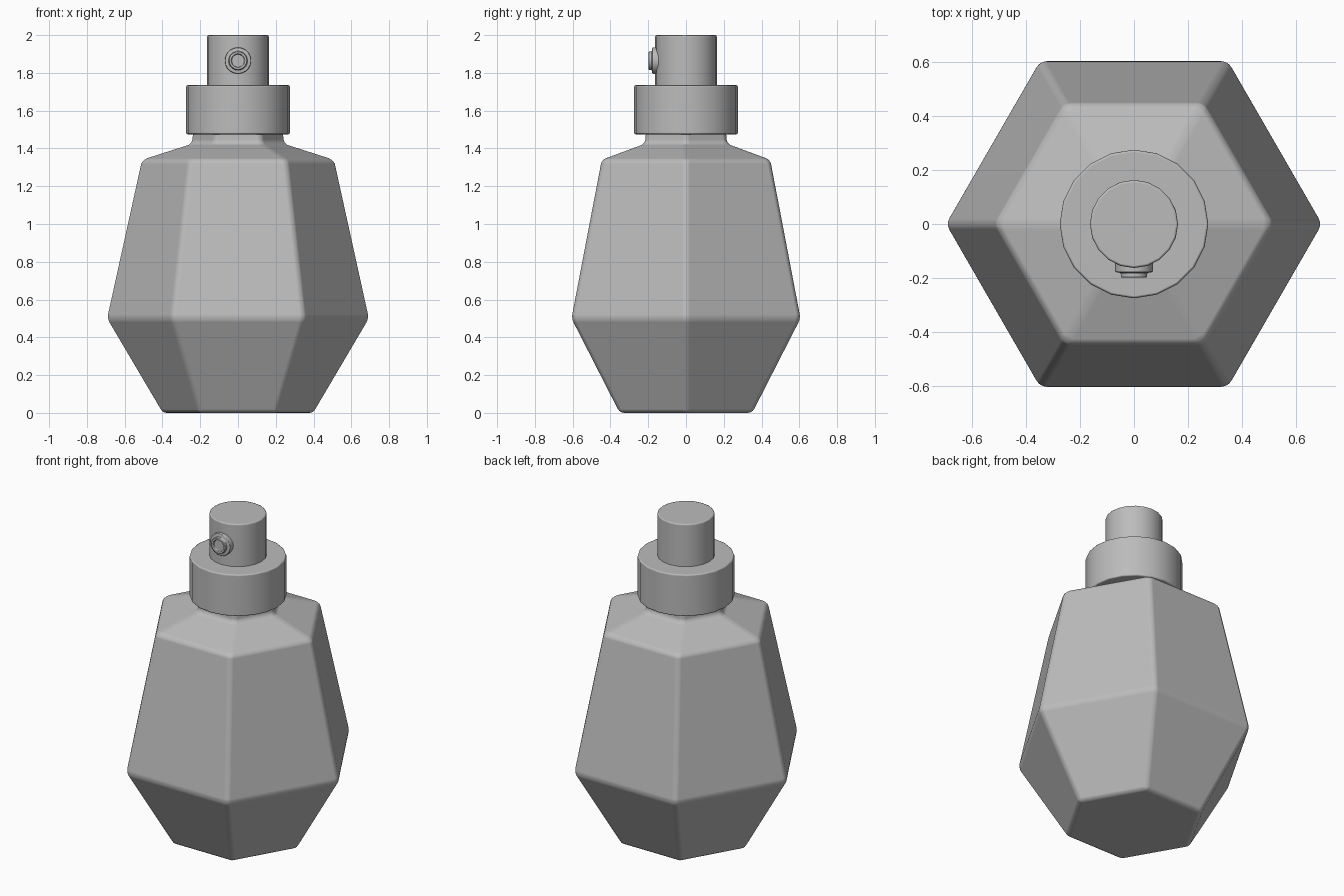
import bpy
import bmesh
from math import cos, sin, radians, tau

cube = bpy.data.objects.get("Cube")
if cube:
    bpy.data.objects.remove(cube, do_unlink=True)

# One satin grey for the whole bottle
grey = bpy.data.materials.new("satin grey")
grey.use_nodes = True
colour = (0.5, 0.5, 0.5, 1)
grey.diffuse_color = colour
grey.node_tree.nodes["Principled BSDF"].inputs["Base Color"].default_value = colour


def lathe(name, profile, sides, bevel, segments=2, angle=20):
    """Stack rings of (radius, height), cap both ends and soften the edges."""
    bm = bmesh.new()
    rings = [[bm.verts.new((r * cos(tau * i / sides), r * sin(tau * i / sides), z))
              for i in range(sides)] for r, z in profile]
    for low, high in zip(rings, rings[1:]):
        for i in range(sides):
            j = (i + 1) % sides
            bm.faces.new((low[i], low[j], high[j], high[i]))
    bm.faces.new(rings[0][::-1])
    bm.faces.new(rings[-1])
    for face in bm.faces:
        face.smooth = True
    mesh = bpy.data.meshes.new(name)
    bm.to_mesh(mesh)
    bm.free()
    mesh.materials.append(grey)
    obj = bpy.data.objects.new(name, mesh)
    bpy.context.collection.objects.link(obj)
    mod = obj.modifiers.new("soft edges", "BEVEL")
    mod.width = bevel
    mod.segments = segments
    mod.limit_method = "ANGLE"
    mod.angle_limit = radians(angle)
    mod.harden_normals = True
    return obj


# Faceted six-sided bottle with shoulder and neck
lathe("bottle", [(0.405, 0), (0.7, 0.5), (0.515, 1.34),
                 (0.25, 1.425), (0.235, 1.6)], 6, 0.022, 3, 15)

# Round collar and pump button
lathe("collar", [(0.275, 1.475), (0.275, 1.735)], 20, 0.009, 2, 30)
lathe("pump_button", [(0.163, 1.72), (0.163, 2.0)], 20, 0.009, 2, 30)

# Spray nozzle: flange, spout and recessed opening, facing the front
nozzle = lathe("spray_nozzle", [(0.07, 0.13), (0.07, 0.178), (0.049, 0.181),
                                (0.049, 0.198), (0.036, 0.198), (0.034, 0.186)],
               20, 0.004, 2, 30)
nozzle.rotation_euler.x = radians(90)
nozzle.location.z = 1.865
